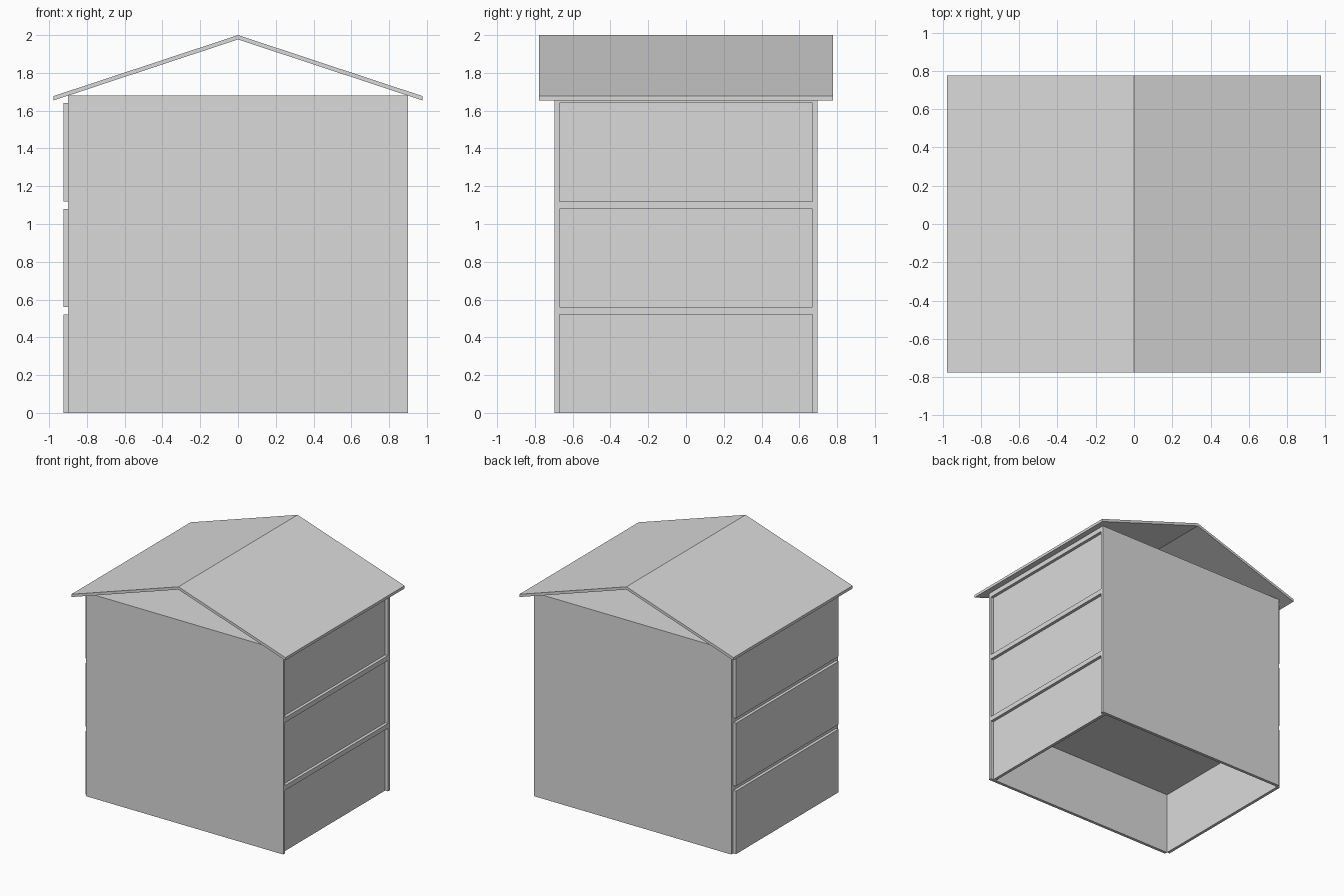
import bpy

cube = bpy.data.objects.get("Cube")
if cube:
    bpy.data.objects.remove(cube, do_unlink=True)

grey = bpy.data.materials.new("light_grey")
grey.use_nodes = True
colour = (0.7, 0.7, 0.7, 1)
grey.diffuse_color = colour
grey.node_tree.nodes["Principled BSDF"].inputs["Base Color"].default_value = colour


def prism(name, profile, y0, y1):
    """Extrude an x-z outline along y."""
    n = len(profile)
    verts = [(x, y, z) for y in (y0, y1) for x, z in profile]
    faces = [list(range(n)), list(range(2 * n - 1, n - 1, -1))]
    faces += [[i, i + n, (i + 1) % n + n, (i + 1) % n] for i in range(n)]
    mesh = bpy.data.meshes.new(name)
    mesh.from_pydata(verts, [], faces)
    mesh.materials.append(grey)
    obj = bpy.data.objects.new(name, mesh)
    bpy.context.collection.objects.link(obj)
    return obj


def box(name, x0, x1, y0, y1, z0, z1):
    return prism(name, [(x0, z0), (x1, z0), (x1, z1), (x0, z1)], y0, y1)


half_x, outer_y, inner_y = 0.9, 0.695, 0.67
panel, slab = 0.025, 0.04
storey, floors = 0.56, 3
top = storey * floors

# Front and back walls
box("front_wall", -half_x, half_x, -outer_y, -inner_y, 0, top)
box("back_wall", -half_x, half_x, inner_y, outer_y, 0, top)

# Each storey has a ceiling slab, a projecting panel and a recessed panel
for i in range(floors):
    base = i * storey
    ceiling = base + storey - slab
    box(f"ceiling_slab_{i + 1}", -half_x, half_x, -inner_y, inner_y, ceiling, base + storey)
    box(f"right_panel_{i + 1}", -half_x - panel, -half_x, -inner_y, inner_y, base, ceiling)
    box(f"left_panel_{i + 1}", half_x - 2 * panel, half_x - panel,
        -inner_y, inner_y, base, ceiling)

# Thin gabled roof, open at both gables
eave_x, eave_z, ridge, thick = 0.977, 1.677, 2.0, 0.023
prism("roof", [(-eave_x, eave_z), (-eave_x, eave_z - thick), (0, ridge - thick),
               (eave_x, eave_z - thick), (eave_x, eave_z), (0, ridge)], -0.777, 0.777)
